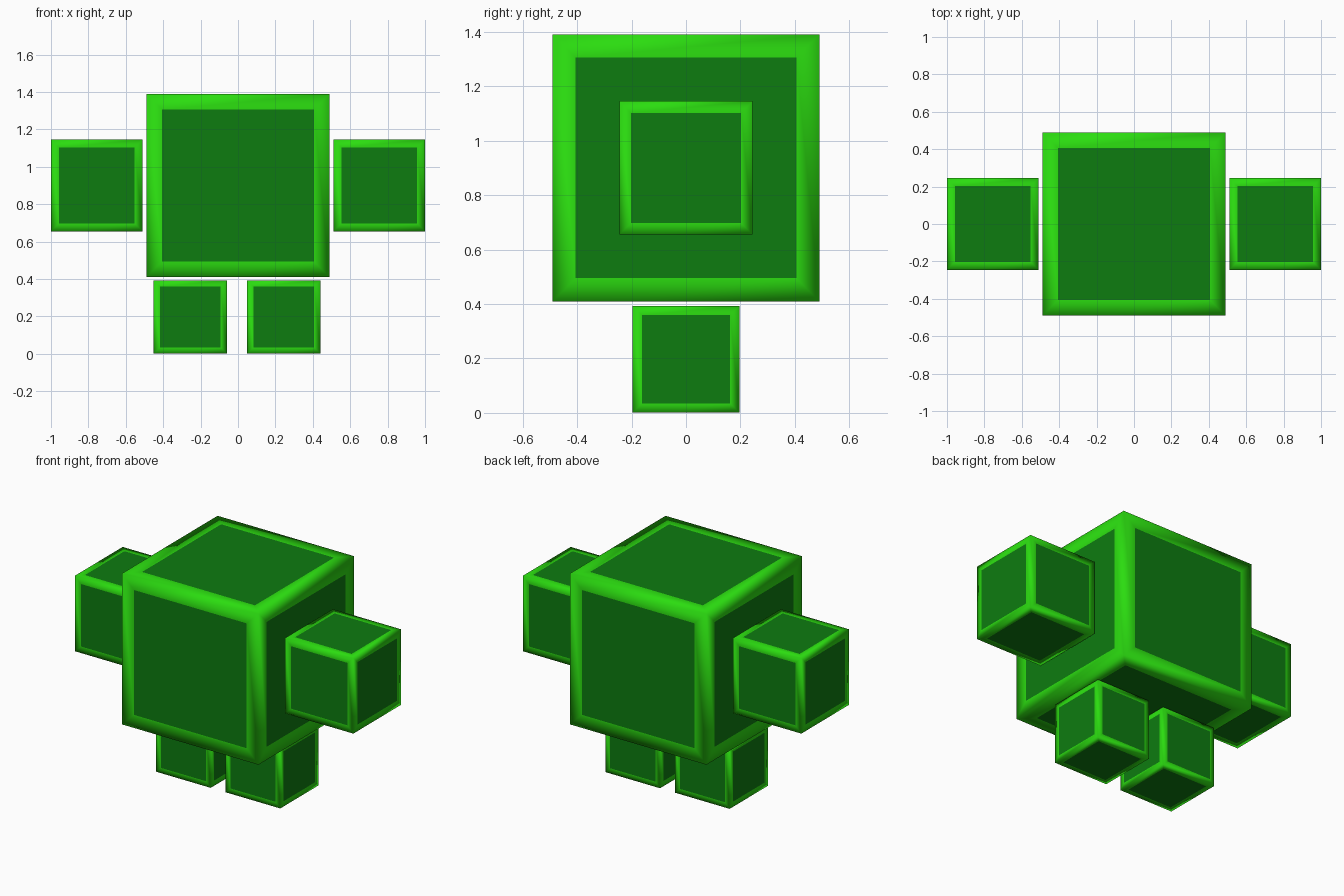
import bpy
import bmesh
from mathutils import Matrix

if "Cube" in bpy.data.objects:
    bpy.data.objects.remove(bpy.data.objects["Cube"])


def material(name, color):
    mat = bpy.data.materials.new(name)
    mat.diffuse_color = color
    mat.use_nodes = True
    mat.node_tree.nodes["Principled BSDF"].inputs["Base Color"].default_value = mat.diffuse_color
    return mat


frame_mat = material("bright_green", (0.024, 0.72, 0.005, 1))
panel_mat = material("dark_green", (0.004, 0.2, 0.005, 1))


def framed_cube(name, size, center):
    """Cube with a smooth bright border around a flat dark panel on each side."""
    bm = bmesh.new()
    bmesh.ops.create_cube(bm, size=size, matrix=Matrix.Translation(center))
    panels = bm.faces[:]
    rim = bmesh.ops.inset_individual(
        bm, faces=panels, thickness=size * 0.0865, depth=0, use_even_offset=True)["faces"]
    for face in panels:
        face.material_index = 1
        face.smooth = False
    for face in rim:
        face.material_index = 0
        face.smooth = True
    mesh = bpy.data.meshes.new(name)
    bm.to_mesh(mesh)
    bm.free()
    mesh.materials.append(frame_mat)
    mesh.materials.append(panel_mat)
    obj = bpy.data.objects.new(name, mesh)
    bpy.context.collection.objects.link(obj)
    return obj


# Body
framed_cube("body", 0.98, (0, 0, 0.9))

# Floating arms and legs on both sides
for side, sign in (("left", -1), ("right", 1)):
    framed_cube(side + "_arm", 0.49, (sign * 0.755, 0, 0.9))
    framed_cube(side + "_leg", 0.392, (sign * 0.25 - 0.005, 0, 0.197))
